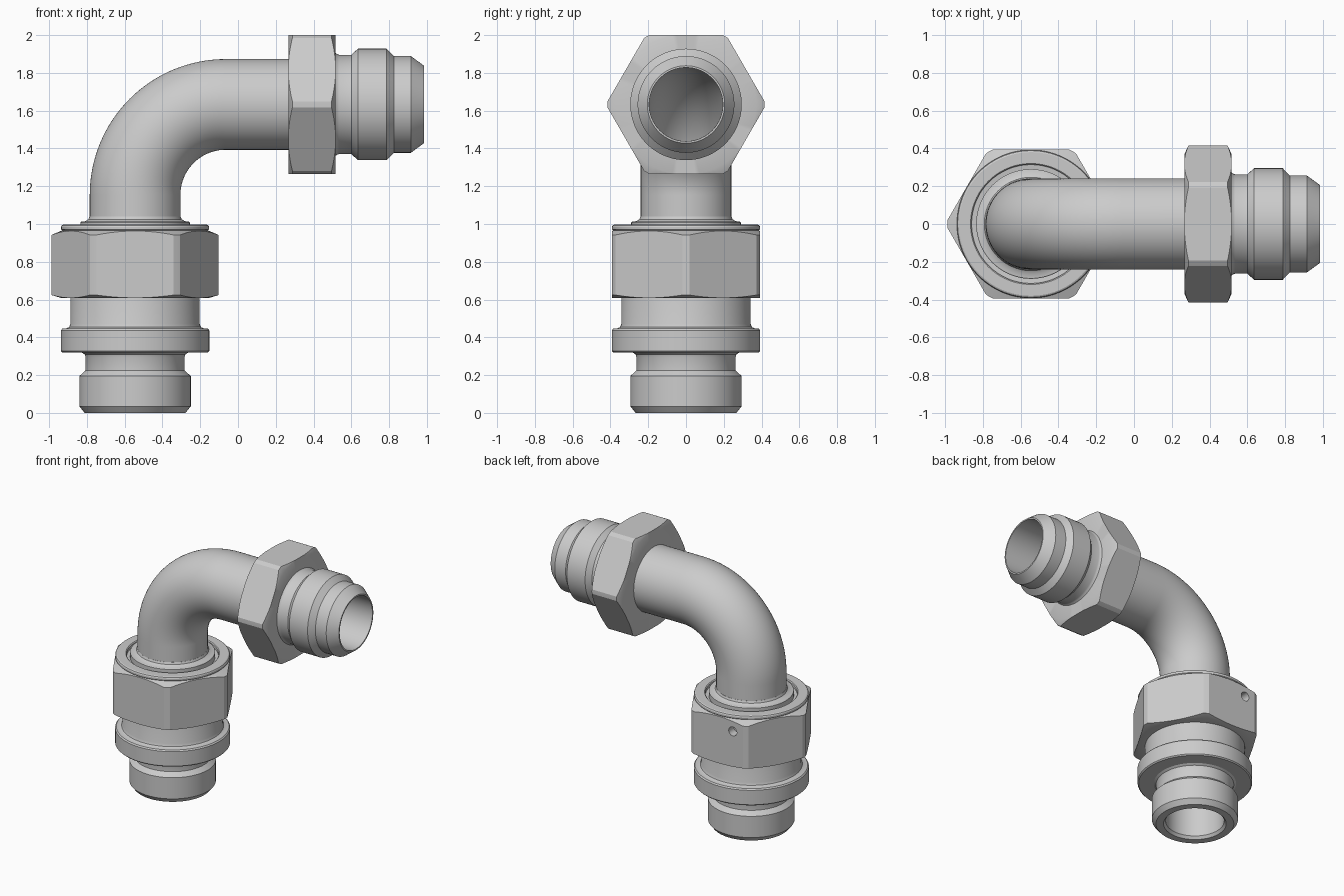
import bpy, bmesh, math
from mathutils import Vector

if "Cube" in bpy.data.objects:
    bpy.data.objects.remove(bpy.data.objects["Cube"])

X, Y, Z = Vector((1, 0, 0)), Vector((0, 1, 0)), Vector((0, 0, 1))
CX, CZ = -0.545, 1.633          # vertical axis x, horizontal axis z
SEG = 96


def ring(c, u, v, r, n=SEG):
    return [c + r * (math.cos(2 * math.pi * i / n) * u + math.sin(2 * math.pi * i / n) * v)
            for i in range(n)]


def loft(name, rings, closed=True):
    """Skin a list of rings; closed joins last to first, otherwise the ends are capped."""
    bm = bmesh.new()
    vs = [[bm.verts.new(p) for p in r] for r in rings]
    n = len(vs[0])
    for a, b in zip(vs, vs[1:] + vs[:1] if closed else vs[1:]):
        for i in range(n):
            j = (i + 1) % n
            bm.faces.new((a[i], a[j], b[j], b[i]))
    if not closed:
        bm.faces.new(vs[0])
        bm.faces.new(vs[-1])
    bmesh.ops.recalc_face_normals(bm, faces=bm.faces)
    me = bpy.data.meshes.new(name)
    bm.to_mesh(me)
    bm.free()
    ob = bpy.data.objects.new(name, me)
    bpy.context.collection.objects.link(ob)
    return ob


def frame(axis):
    """Axis origin, direction and the two cross directions."""
    return (Vector((CX, 0, 0)), Z, X, Y) if axis == 'Z' else (Vector((0, 0, CZ)), X, Y, Z)


def lathe(name, profile, axis):
    o, d, u, v = frame(axis)
    return loft(name, [ring(o + d * h, u, v, r) for r, h in profile])


def prism(flat, h0, h1, axis):
    o, d, u, v = frame(axis)
    r = flat / math.cos(math.pi / 6)
    return loft("hex_cutter", [ring(o + d * h, u, v, r, 6) for h in (h0, h1)], False)


def select(ob):
    bpy.ops.object.select_all(action='DESELECT')
    ob.select_set(True)
    bpy.context.view_layer.objects.active = ob


def boolean(ob, cutter, op):
    m = ob.modifiers.new("cut", 'BOOLEAN')
    m.operation, m.object, m.solver = op, cutter, 'EXACT'
    select(ob)
    bpy.ops.object.modifier_apply(modifier=m.name)
    bpy.data.objects.remove(cutter)


# lower fitting body: port end, collar, neck and tube collar
body = lathe("lower_body", [
    (0.215, 0), (0.267, 0), (0.295, 0.035), (0.295, 0.195), (0.262, 0.225), (0.262, 0.295),
    (0.267, 0.31), (0.282, 0.32), (0.385, 0.32), (0.393, 0.328), (0.393, 0.437), (0.385, 0.446),
    (0.365, 0.447), (0.349, 0.454), (0.342, 0.472), (0.342, 0.96), (0.29, 0.96), (0.29, 1.008),
    (0.285, 1.012), (0.263, 1.015), (0.247, 1.025), (0.241, 1.04), (0.235, 1.04),
    (0.2, 1.0), (0.2, 0.02)], 'Z')

# swivel nut with chamfered hexagon and washer face
swivel = lathe("swivel_nut", [
    (0.33, 0.608), (0.39, 0.608), (0.443, 0.624), (0.443, 0.942), (0.386, 0.966), (0.392, 0.972),
    (0.392, 0.985), (0.388, 0.993), (0.38, 0.997), (0.32, 0.997), (0.314, 0.991), (0.314, 0.97),
    (0.27, 0.965)], 'Z')
boolean(swivel, prism(0.393, 0.5, 1.1, 'Z'), 'INTERSECT')

# small wire hole in the rear flat
hole = loft("hole_cutter", [ring(Vector((CX - 0.12, y, 0.88)), X, Z, 0.034, 32)
                            for y in (0.3, 0.5)], False)
boolean(swivel, hole, 'DIFFERENCE')

# bent tube: outer skin forward along the path, bore back again
R = 0.48
path = [(Vector((CX, 0, 0.6)), X)]
for i in range(33):
    a = math.pi / 2 * i / 32
    n = Vector((math.cos(a), 0, -math.sin(a)))
    path.append((Vector((CX + R, 0, CZ - R)) - n * R, n))
path.append((Vector((0.4, 0, CZ)), -Z))
tube = loft("bent_tube", [ring(c, n, Y, 0.24) for c, n in path] +
            [ring(c, n, Y, 0.194) for c, n in reversed(path)])

# end hexagon
hexagon = lathe("end_hexagon", [
    (0.21, 0.268), (0.372, 0.268), (0.416, 0.288), (0.416, 0.495), (0.372, 0.515),
    (0.21, 0.515)], 'X')
boolean(hexagon, prism(0.368, 0.2, 0.6, 'X'), 'INTERSECT')

# flared outlet end
outlet = lathe("outlet_end", [
    (0.195, 0.35), (0.23, 0.35), (0.23, 0.5), (0.275, 0.512), (0.266, 0.525), (0.263, 0.535),
    (0.263, 0.6), (0.295, 0.635), (0.295, 0.787), (0.256, 0.825), (0.256, 0.915),
    (0.205, 0.985), (0.195, 0.985)], 'X')

for ob in (body, swivel, tube, hexagon, outlet):
    select(ob)
    bpy.ops.object.shade_smooth_by_angle(angle=math.radians(25))
